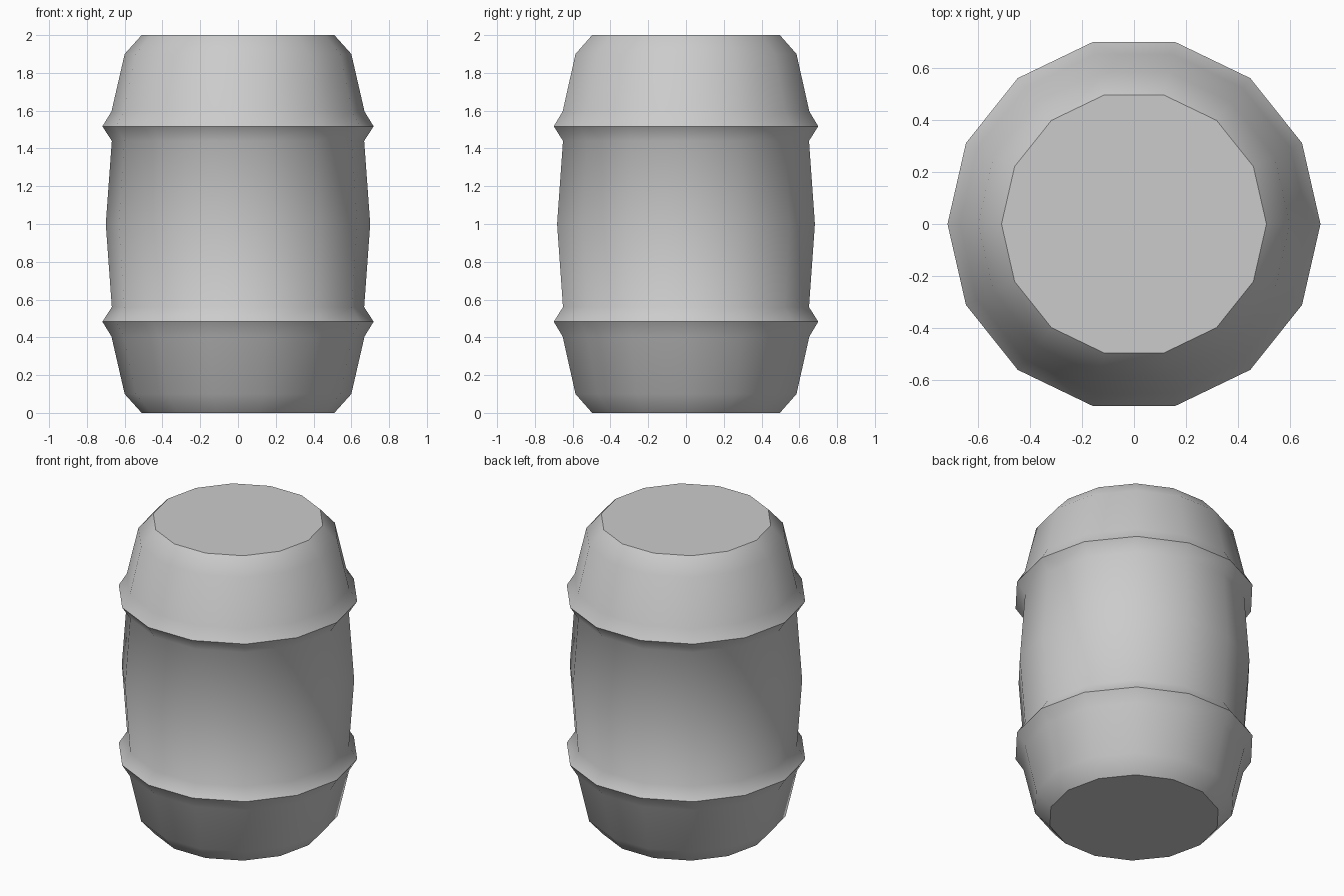
import bpy, bmesh
from math import cos, sin, pi, radians

if "Cube" in bpy.data.objects:
    bpy.data.objects.remove(bpy.data.objects["Cube"])

SIDES = 14
# Lower half of the barrel profile (radius, height), mirrored about z = 1
lower = [(0.51, 0.0), (0.60, 0.10), (0.67, 0.405), (0.718, 0.483), (0.668, 0.56)]
profile = lower + [(0.70, 1.0)] + [(r, 2 - z) for r, z in reversed(lower)]

# Lathe the profile into a closed barrel with flat lids
bm = bmesh.new()
rings = [[bm.verts.new((r * cos(2 * pi * i / SIDES), r * sin(2 * pi * i / SIDES), z))
          for i in range(SIDES)] for r, z in profile]
for a, b in zip(rings, rings[1:]):
    for i in range(SIDES):
        j = (i + 1) % SIDES
        bm.faces.new((a[i], a[j], b[j], b[i]))
bm.faces.new(rings[0][::-1])
bm.faces.new(rings[-1])

mesh = bpy.data.meshes.new("barrel")
bm.to_mesh(mesh)
bm.free()
barrel = bpy.data.objects.new("barrel", mesh)
bpy.context.collection.objects.link(barrel)

# Smooth staves, crisp hoop ridges and lid rims
bpy.context.view_layer.objects.active = barrel
barrel.select_set(True)
bpy.ops.object.shade_smooth_by_angle(angle=radians(40))
